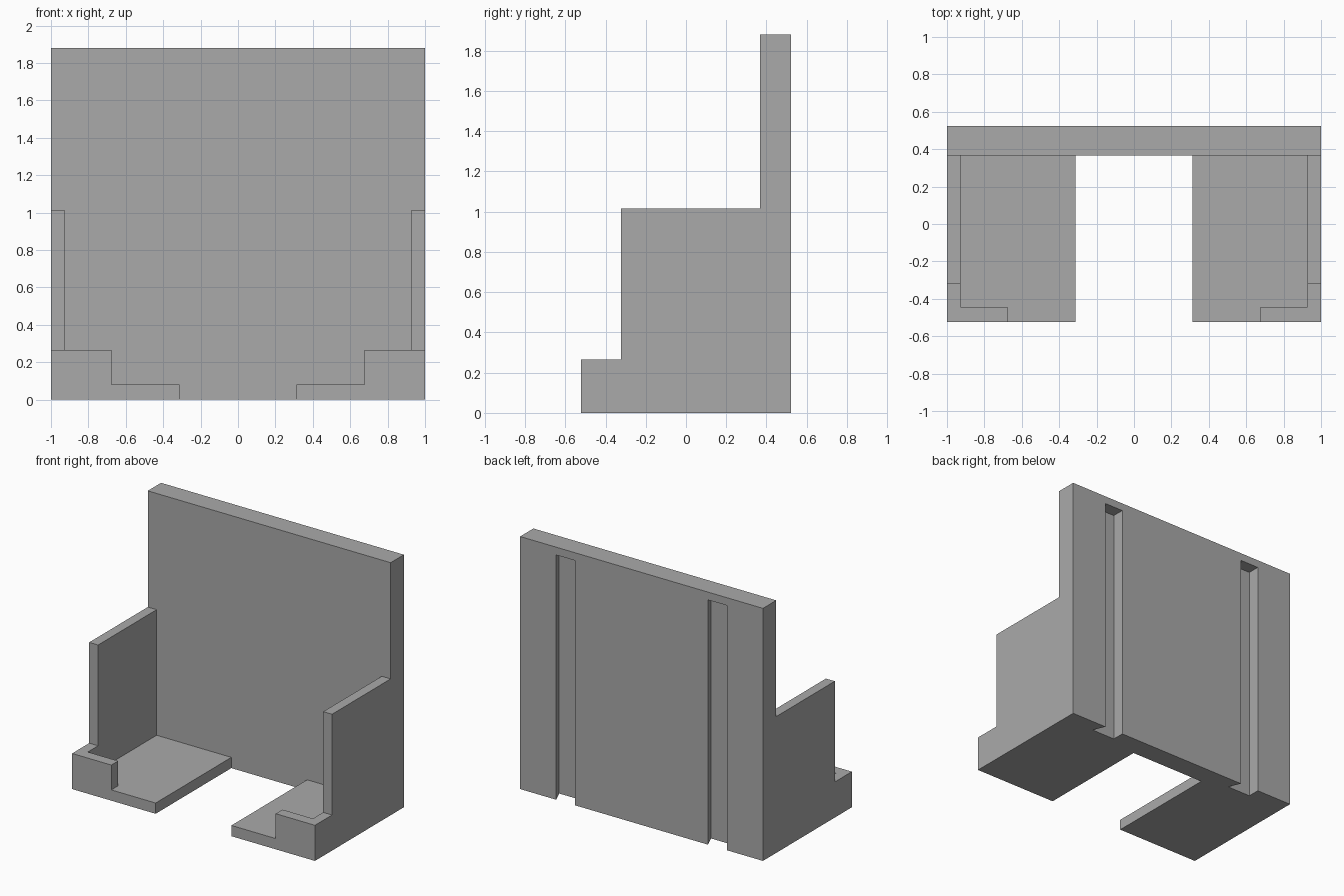
import bpy, bmesh

if "Cube" in bpy.data.objects:
    bpy.data.objects.remove(bpy.data.objects["Cube"])

grey = bpy.data.materials.new("plain grey")
grey.diffuse_color = (0.4, 0.4, 0.4, 1)
grey.use_nodes = True
grey.node_tree.nodes["Principled BSDF"].inputs["Base Color"].default_value = grey.diffuse_color


def prism(name, outline, offset):
    """Extrude a flat 3D outline along an offset vector."""
    bm = bmesh.new()
    face = bm.faces.new([bm.verts.new(p) for p in outline])
    ext = bmesh.ops.extrude_face_region(bm, geom=[face])
    moved = [v for v in ext["geom"] if isinstance(v, bmesh.types.BMVert)]
    bmesh.ops.translate(bm, verts=moved, vec=offset)
    bmesh.ops.recalc_face_normals(bm, faces=bm.faces)
    mesh = bpy.data.meshes.new(name)
    bm.to_mesh(mesh)
    bm.free()
    mesh.materials.append(grey)
    obj = bpy.data.objects.new(name, mesh)
    bpy.context.collection.objects.link(obj)
    return obj


def box(name, x0, x1, y0, y1, z0, z1):
    return prism(name, [(x0, y0, z0), (x1, y0, z0), (x1, y1, z0), (x0, y1, z0)],
                 (0, 0, z1 - z0))


FRONT, WALL_Y, BACK = -0.523, 0.367, 0.523

# Upright back panel
panel = box("back_panel", -1, 1, WALL_Y, BACK, 0, 1.88)

# Hanging slots: one straight wall, one undercut wall, open at the bottom
for i, x in enumerate((-0.703, 0.547)):
    depth, width, under, over = 0.093, 0.156, 0.04, 0.02
    lean = under * over / depth
    plan = [(x, BACK + over, -0.1), (x, BACK - depth, -0.1),
            (x + width + under, BACK - depth, -0.1),
            (x + width - lean, BACK + over, -0.1)]
    cutter = prism(f"slot_cutter_{i + 1}", plan, (0, 0, 1.922))
    cutter.hide_render = True
    cutter.hide_set(True)
    cutter.display_type = 'WIRE'
    mod = panel.modifiers.new("slot", 'BOOLEAN')
    mod.operation = 'DIFFERENCE'
    mod.solver = 'EXACT'
    mod.object = cutter

# Mirrored side walls, floors and front lips
for side, s in (("left", -1), ("right", 1)):
    profile = [(FRONT, 0), (WALL_Y, 0), (WALL_Y, 1.015), (-0.322, 1.015),
               (-0.322, 0.265), (FRONT, 0.265)]
    prism(f"{side}_side_wall", [(s, y, z) for y, z in profile], (-s * 0.073, 0, 0))
    box(f"{side}_floor", s * 0.312, s * 0.927, FRONT, WALL_Y, 0, 0.08)
    box(f"{side}_front_lip", s * 0.677, s * 0.927, FRONT, -0.443, 0.08, 0.265)
